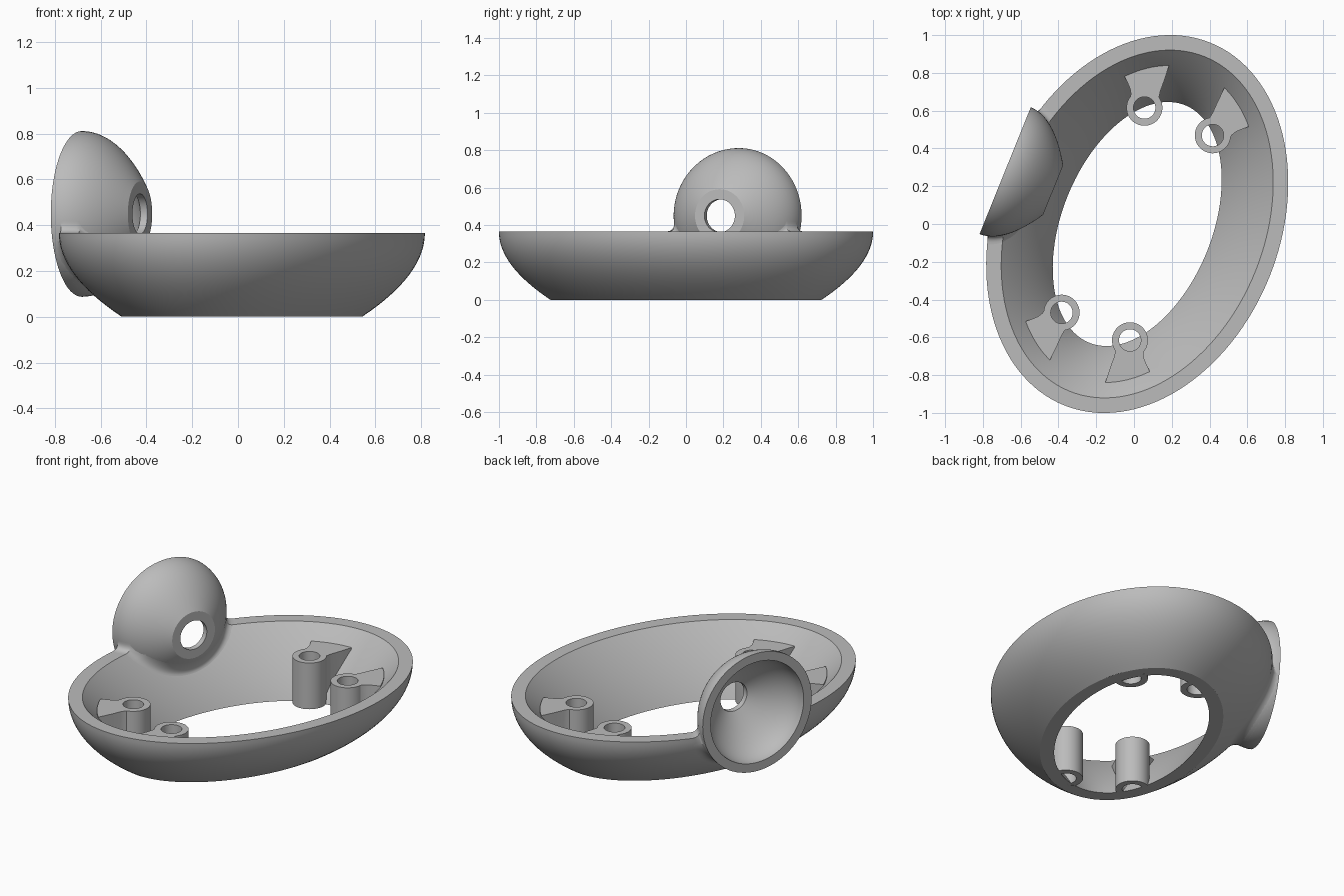
import bpy, bmesh
from math import sin, cos, pi, sqrt, radians, acos, atan2
from mathutils import Matrix, Vector

if "Cube" in bpy.data.objects:
    bpy.data.objects.remove(bpy.data.objects["Cube"])

# Shared dimensions, in a frame whose y runs along the long axis of the bowl
A, B, H = 1.035, 0.754, 0.365             # bowl half axes and height
FLARE, WALL = 0.277, 0.08
RIM, DEPTH, TAPER, AXIS = 0.362, 0.274, 0.22, 0.449   # cup
MOUTH, HOLE, HOLLOW = 0.309, 0.088, 0.24
BLEND = 0.055
PLACE = Matrix.Translation((0.017, 0, 0)) @ Matrix.Rotation(radians(-22), 4, "Z")

grey = bpy.data.materials.new("plain_grey")
grey.use_nodes = True
grey.diffuse_color = (0.5, 0.5, 0.5, 1)
grey.node_tree.nodes["Principled BSDF"].inputs["Base Color"].default_value = (0.5, 0.5, 0.5, 1)


def loft(name, rings, closed=True):
    """Skin closed rings of points, joined end to end or capped."""
    bm = bmesh.new()
    rows = [[bm.verts.new(p) for p in ring] for ring in rings]
    n = len(rows[0])
    for k in range(len(rows) if closed else len(rows) - 1):
        r, s = rows[k], rows[(k + 1) % len(rows)]
        for j in range(n):
            bm.faces.new((r[j], r[(j + 1) % n], s[(j + 1) % n], s[j]))
    if not closed:
        bm.faces.new(rows[0])
        bm.faces.new(rows[-1])
    bmesh.ops.recalc_face_normals(bm, faces=bm.faces)
    mesh = bpy.data.meshes.new(name)
    bm.to_mesh(mesh)
    bm.free()
    mesh.materials.append(grey)
    ob = bpy.data.objects.new(name, mesh)
    ob.matrix_world = PLACE
    bpy.context.collection.objects.link(ob)
    return ob


def smooth(ob):
    bpy.ops.object.select_all(action="DESELECT")
    ob.select_set(True)
    bpy.context.view_layer.objects.active = ob
    bpy.ops.object.shade_smooth_by_angle(angle=radians(24))


def outer_inset(z):
    """Distance of the rounded outer wall inside the rim ellipse."""
    return FLARE * ((H - min(z, H)) / H) ** 2


def inner_inset(z):
    """The same for the nearly straight inner wall."""
    t = (H - min(z, H)) / H
    return WALL + FLARE * t * (1.3 - 0.3 * t)


def outside(p, i):
    return (p[0] / (B - i)) ** 2 + (p[1] / (A - i)) ** 2 > 1


def bisect(test, lo, hi):
    """Value where the test turns from true to false."""
    for _ in range(40):
        mid = (lo + hi) / 2
        lo, hi = (mid, hi) if test(mid) else (lo, mid)
    return lo


def cup_radius(d):
    return RIM - TAPER * (d / DEPTH) ** 2


def ring_point(d, r, angle):
    return Vector((d - B, r * sin(angle), AXIS + r * cos(angle)))


def cup_point(d, angle, extra=0.0):
    return ring_point(d, cup_radius(d) + extra, angle)


# Bowl: flared oval ring with an open bottom
STEPS = 16
heights = [H * k / STEPS for k in range(STEPS + 1)]
profile = [(outer_inset(z), z) for z in heights]
profile += [(inner_inset(z), z) for z in reversed(heights)]
angles = [2 * pi * k / 128 for k in range(128)]
bowl = loft("bowl", [[((B - i) * cos(t), (A - i) * sin(t), z) for i, z in profile]
                     for t in angles])

# Clear the bowl wall out of the cup's hollow
depths = [DEPTH * k / STEPS for k in range(STEPS + 1)]
around = [2 * pi * k / 80 for k in range(80)]
hollow = loft("cup_hollow_cutter",
              [[cup_point(d, t, -0.025) - Vector((0.03 if d == 0 else 0, 0, 0))
                for t in around] for d in depths], closed=False)
hollow.hide_render = True
cut = bowl.modifiers.new("cup_opening", "BOOLEAN")
cut.operation, cut.object, cut.solver = "DIFFERENCE", hollow, "EXACT"
bpy.context.view_layer.objects.active = bowl
bpy.ops.object.modifier_apply(modifier=cut.name)
bpy.data.objects.remove(hollow)
smooth(bowl)

# Cup: domed shell, wide mouth outward, short round hole inward
shell = [(d, cup_radius(d)) for d in depths] + [(DEPTH, HOLE)]
shell += [(HOLLOW * k / STEPS, MOUTH - (MOUTH - HOLE) * (k / STEPS) ** 2)
          for k in range(STEPS, -1, -1)]
smooth(loft("cup", [[ring_point(d, r, t) for d, r in shell] for t in around]))


# Blend: concave fillet where the cup meets the bowl
def fillet(a, corner, b):
    curve = []
    for k in range(9):
        t = k / 8
        curve.append(a * (1 - t) ** 2 + corner * 2 * t * (1 - t) + b * t * t)
    return curve + [corner + (corner - (a + b) / 2) * 0.3]


def wall_depth(angle, wall, extra=0.0):
    def test(d):
        p = cup_point(d, angle, extra)
        return outside(p, wall(p.z))
    return bisect(test, 0, DEPTH)


def wall_section(angle, wall, shift):
    d = wall_depth(angle, wall)
    b = cup_point(wall_depth(angle, wall, BLEND), angle, BLEND)
    b.z = min(b.z, H)
    a = cup_point(min(max(d + shift, 0.003), DEPTH - 0.005), angle)
    return fillet(a, cup_point(d, angle), b)


def rim_angle(d, extra=0.0):
    return acos((H - AXIS) / (cup_radius(d) + extra))


def rim_crossing(wall, extra=0.0):
    """Depth where the cup, a bowl wall and the rim plane meet."""
    return bisect(lambda d: outside(cup_point(d, rim_angle(d, extra), extra), wall(H)),
                  0, DEPTH)


d_out, d_in = rim_crossing(outer_inset), rim_crossing(inner_inset)
foot_out, foot_in = rim_crossing(outer_inset, BLEND), rim_crossing(inner_inset, BLEND)
t_out, t_in = rim_angle(d_out), rim_angle(d_in)


def rim_section(k, side):
    d = d_out + (d_in - d_out) * k
    foot = foot_out + (foot_in - foot_out) * k
    t = rim_angle(d)
    return fillet(cup_point(d, side * (t - BLEND / cup_radius(d))),
                  cup_point(d, side * t),
                  cup_point(foot, side * rim_angle(foot, BLEND), BLEND))


across = [k / 6 for k in range(7)]
sweep = [k / 28 for k in range(1, 28)]
sections = [rim_section(k, 1) for k in across]
sections += [wall_section(t_in + 2 * (pi - t_in) * k, inner_inset, BLEND) for k in sweep]
sections += [rim_section(k, -1) for k in reversed(across)]
sections += [wall_section(-t_out - 2 * (pi - t_out) * k, outer_inset, -BLEND) for k in sweep]
smooth(loft("cup_blend", sections))

# Screw posts: four tubes, each with a flared arm running into the wall
POST_X, POST_Y, POST_R, HOLE_R, POST_TOP = 0.195, 0.585, 0.095, 0.058, 0.284
ARM_B, ARM_A = B - 0.162, A - 0.162
start = atan2(0.352 / ARM_B, 0.694 / ARM_A)
end = atan2(0.157 / ARM_B, 0.837 / ARM_A)
outline = [(0.284, 0.6), (0.288, 0.625), (0.303, 0.65), (0.325, 0.672)]
for k in range(11):
    t = start + (end - start) * k / 10
    outline.append((ARM_B * sin(t), ARM_A * cos(t)))
outline += [(0.152, 0.76), (0.15, 0.7), (0.145, 0.668), (0.13, 0.64)]
for k in range(7):
    t = radians(130 - 20 * k)
    outline.append((POST_X + 0.077 * cos(t), POST_Y + 0.077 * sin(t)))


def wall_height(x, y):
    """Height inside the thickness of the bowl wall under a point."""
    return bisect(lambda z: not outside((x, y), outer_inset(z) + WALL / 2), H, 0)


tube = [(POST_R, False), (POST_R, True), (HOLE_R, True), (HOLE_R, False)]
for side, sx in (("left", 1), ("right", -1)):
    for end_name, sy in (("back", 1), ("front", -1)):
        rings = []
        for t in around:
            spots = [(POST_X + r * cos(t), POST_Y + r * sin(t), up) for r, up in tube]
            rings.append([(sx * x, sy * y, POST_TOP if up else wall_height(x, y))
                          for x, y, up in spots])
        smooth(loft(f"{end_name}_{side}_post", rings))
        top = [(sx * x, sy * y, POST_TOP) for x, y in outline]
        foot = [(sx * x, sy * y, wall_height(x, y)) for x, y in outline]
        smooth(loft(f"{end_name}_{side}_arm", [top, foot], closed=False))
